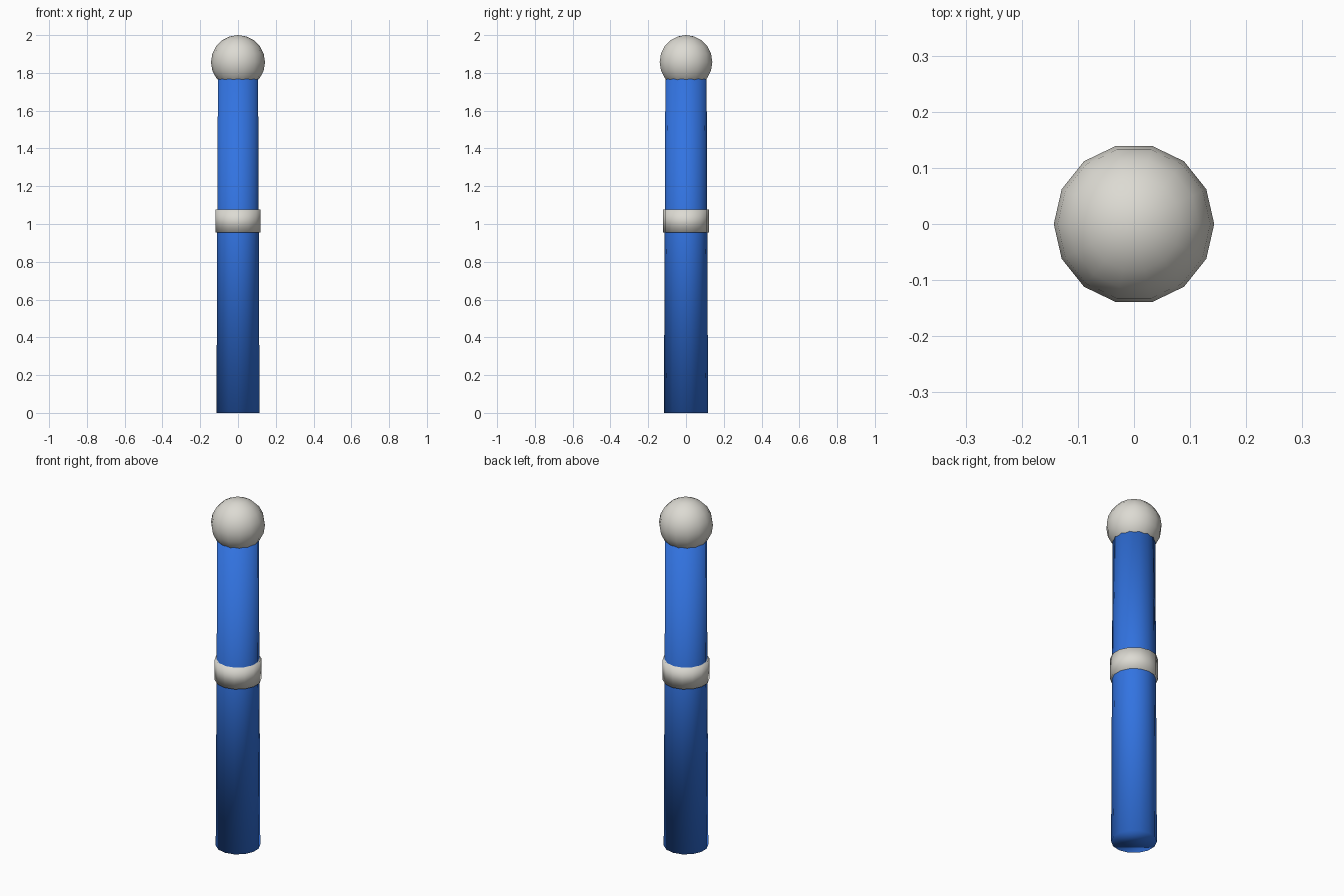
import bpy
import math

if "Cube" in bpy.data.objects:
    bpy.data.objects.remove(bpy.data.objects["Cube"])

SIDES = 14


def material(name, colour):
    mat = bpy.data.materials.new(name)
    mat.diffuse_color = (*colour, 1.0)
    mat.use_nodes = True
    mat.node_tree.nodes["Principled BSDF"].inputs["Base Color"].default_value = mat.diffuse_color
    return mat


blue = material("blue paint", (0.032, 0.172, 0.75))
grey = material("warm light grey", (0.72, 0.705, 0.65))


def finish(name, mat):
    obj = bpy.context.object
    obj.name = name
    obj.data.materials.append(mat)
    # soft shading runs over the rims as well
    bpy.ops.object.shade_smooth()
    return obj


def column(name, r_bottom, r_top, z0, z1, mat):
    """Capped, tapered 14-sided column with a corner on the y axis."""
    bpy.ops.mesh.primitive_cone_add(
        vertices=SIDES, radius1=r_bottom, radius2=r_top,
        depth=z1 - z0, location=(0, 0, (z0 + z1) / 2))
    return finish(name, mat)


# Slightly tapered pole, its top hidden inside the ball
column("pole", 0.117, 0.109, 0.0, 1.785, blue)

# Collar around the middle of the pole
column("collar", 0.122, 0.122, 0.956, 1.077, grey)

# Ball on top, turned so a corner lies on the y axis
bpy.ops.mesh.primitive_uv_sphere_add(
    segments=SIDES, ring_count=10, radius=0.143,
    location=(0, 0, 1.857), rotation=(0, 0, math.pi / 2))
finish("ball_finial", grey)
